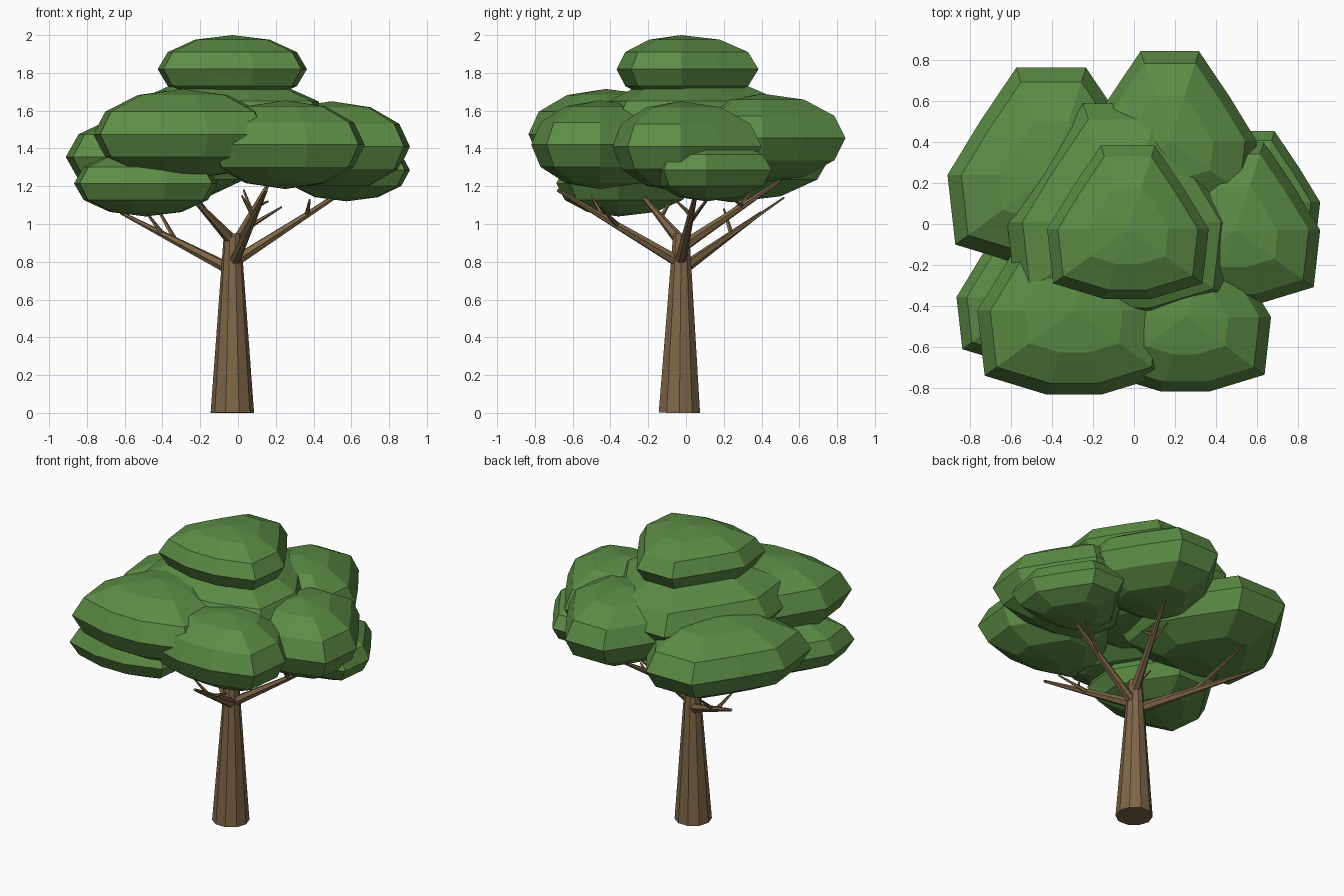
import bpy, bmesh, math
from mathutils import Vector

if "Cube" in bpy.data.objects:
    bpy.data.objects.remove(bpy.data.objects["Cube"])


def material(name, rgb):
    m = bpy.data.materials.new(name)
    m.diffuse_color = (*rgb, 1)
    m.use_nodes = True
    m.node_tree.nodes["Principled BSDF"].inputs["Base Color"].default_value = m.diffuse_color
    return m


LEAF = material("leaf green", (0.107, 0.262, 0.06))
BARK = material("bark brown", (0.21, 0.135, 0.065))


def finish(name, bm, mat):
    bmesh.ops.recalc_face_normals(bm, faces=bm.faces)
    mesh = bpy.data.meshes.new(name)
    bm.to_mesh(mesh)
    bm.free()
    mesh.materials.append(mat)
    bpy.context.collection.objects.link(bpy.data.objects.new(name, mesh))


def bridge(bm, a, b):
    n = len(a)
    for i in range(n):
        j = (i + 1) % n
        bm.faces.new((a[i], a[j], b[j], b[i]))


# Leaf clump: flattened 10 x 6 sphere with a three-lobed outline
def clump(name, x, y, z, r, h):
    bm = bmesh.new()
    rings = []
    for k in range(1, 6):
        p = math.pi * k / 6
        ring = []
        for i in range(10):
            t = math.tau * i / 10
            q = r * math.sin(p) * (1 - 0.15 * math.sin(3 * t))
            ring.append(bm.verts.new((x + q * math.cos(t), y + q * math.sin(t),
                                      z + h * math.cos(p))))
        rings.append(ring)
    for a, b in zip(rings, rings[1:]):
        bridge(bm, a, b)
    for ring, s in ((rings[0], 1), (rings[-1], -1)):
        tip = bm.verts.new((x, y, z + s * h))
        for i in range(10):
            bm.faces.new((ring[i], ring[(i + 1) % 10], tip))
    finish(name, bm, LEAF)


# Tapered limb between two points
def limb(name, a, b, r1, r2, sides):
    a, b = Vector(a), Vector(b)
    rot = (b - a).to_track_quat('Z', 'Y')
    bm = bmesh.new()
    ends = []
    for c, r in ((a, r1), (b, r2)):
        ends.append([bm.verts.new(c + rot @ Vector((r * math.cos(math.tau * i / sides),
                                                    r * math.sin(math.tau * i / sides), 0)))
                     for i in range(sides)])
    bridge(bm, *ends)
    for e in ends:
        bm.faces.new(e)
    finish(name, bm, BARK)


# Crown
clump("top_clump", -0.03, -0.025, 1.82, 0.395, 0.18)
clump("centre_clump", -0.06, 0.01, 1.525, 0.56, 0.25)
clump("front_left_clump", -0.293, -0.424, 1.475, 0.473, 0.24)
clump("front_right_clump", 0.25, -0.455, 1.42, 0.42, 0.235)
clump("right_clump", 0.495, -0.03, 1.41, 0.415, 0.24)
clump("low_right_clump", 0.575, 0.107, 1.285, 0.335, 0.165)
clump("back_right_clump", 0.175, 0.405, 1.455, 0.425, 0.235)
clump("back_left_clump", -0.405, 0.24, 1.355, 0.507, 0.24)
clump("low_left_clump", -0.488, -0.357, 1.215, 0.38, 0.175)

# Trunk
limb("trunk", (-0.03, -0.035, 0), (-0.03, -0.025, 0.95), 0.115, 0.045, 10)

# Branches: start, end, and the tips of the twigs that fork off
branches = {
    "back_left_branch": ((-0.04, -0.02, 0.76), (-0.62, 0.40, 1.06),
                         [(-0.46, 0.52, 1.14), (-0.5, 0.2, 1.08)]),
    "right_branch": ((-0.02, -0.03, 0.80), (0.60, 0.06, 1.20),
                     [(0.55, 0.15, 1.18), (0.38, -0.06, 1.13)]),
    "front_branch": ((-0.02, -0.04, 0.80), (0.15, -0.68, 1.18),
                     [(0.23, -0.45, 1.09), (0.02, -0.5, 1.15)]),
    "back_branch": ((-0.02, -0.02, 0.88), (0.17, 0.50, 1.23),
                    [(0.03, 0.36, 1.18), (0.16, 0.26, 1.12)]),
    "front_left_branch": ((-0.03, -0.03, 0.91), (-0.26, -0.24, 1.16),
                          [(-0.2, -0.08, 1.12)]),
}
for name, (a, b, twigs) in branches.items():
    limb(name, a, b, 0.032, 0.009, 6)
    for i, tip in enumerate(twigs):
        fork = Vector(a).lerp(Vector(b), 0.5 + 0.12 * i)
        limb(f"{name}_twig_{i + 1}", fork, tip, 0.014, 0.005, 5)
